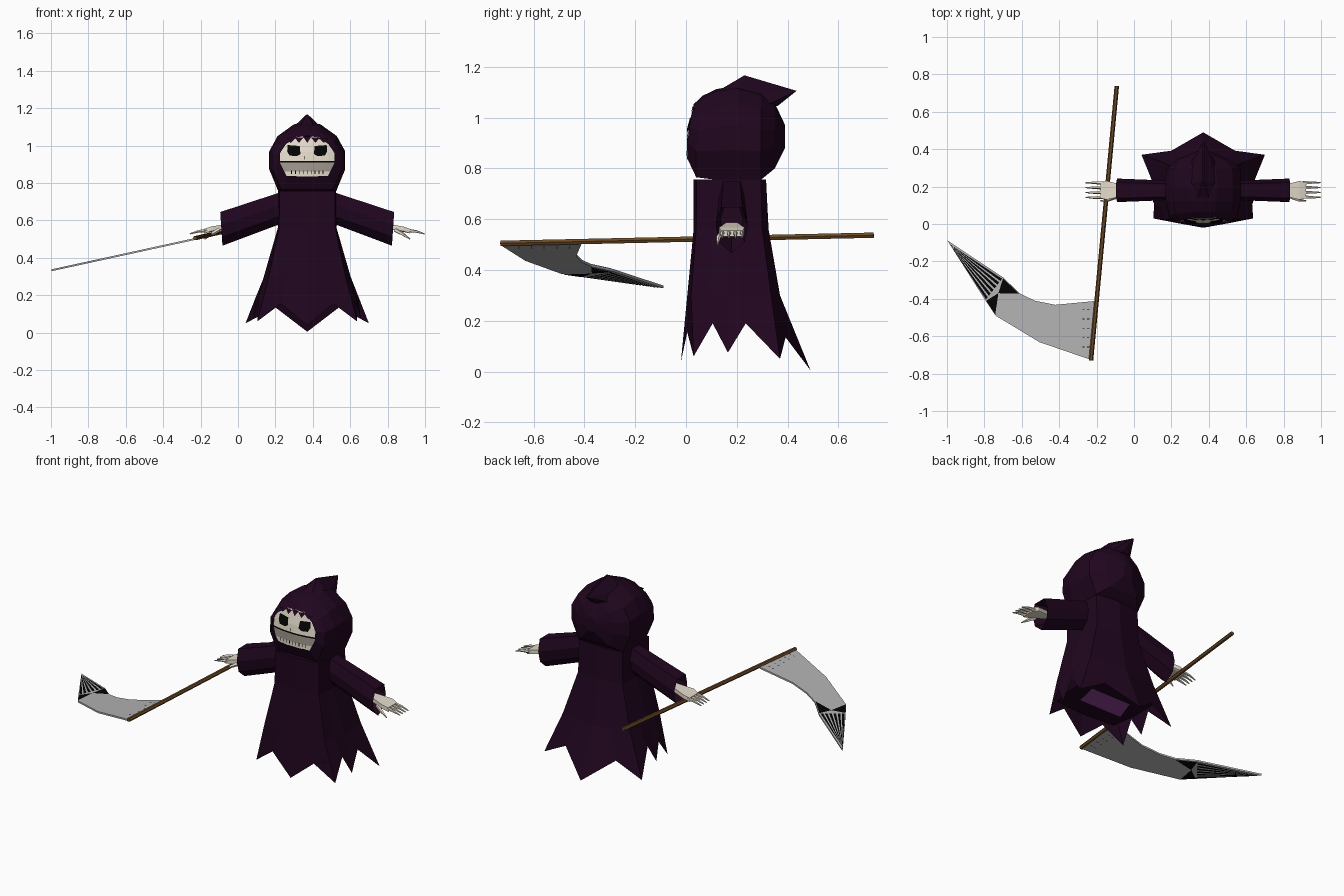
import bpy, bmesh, math
from mathutils import Vector

if "Cube" in bpy.data.objects:
    bpy.data.objects.remove(bpy.data.objects["Cube"])

CX, CY = 0.37, 0.18          # centre of the robed figure


def material(name, rgb):
    m = bpy.data.materials.new(name)
    m.diffuse_color = (*rgb, 1)
    m.use_nodes = True
    m.node_tree.nodes["Principled BSDF"].inputs["Base Color"].default_value = m.diffuse_color
    return m


ROBE = material("dark purple cloth", (0.0145, 0.0018, 0.0135))
LINING = material("violet lining", (0.28, 0.055, 0.30))
BONE = material("bone", (0.78, 0.71, 0.60))
TEETH = material("tooth grey", (0.36, 0.33, 0.28))
BLACK = material("black", (0.001, 0.001, 0.001))
WOOD = material("brown wood", (0.15, 0.068, 0.019))
STEEL = material("blade grey", (0.45, 0.45, 0.45))


def build(name, verts, faces, mats, fix=True, rule=None):
    me = bpy.data.meshes.new(name)
    me.from_pydata([tuple(v) for v in verts], [], faces)
    for m in mats:
        me.materials.append(m)
    if fix:
        bm = bmesh.new()
        bm.from_mesh(me)
        bmesh.ops.recalc_face_normals(bm, faces=bm.faces)
        bm.to_mesh(me)
        bm.free()
    if rule:
        for p in me.polygons:
            p.material_index = rule(p.center)
    ob = bpy.data.objects.new(name, me)
    bpy.context.collection.objects.link(ob)
    return ob


def loft(name, rings, mat, start=True, end=True):
    n = len(rings[0])
    verts = [v for r in rings for v in r]
    faces = [(i * n + j, i * n + (j + 1) % n, (i + 1) * n + (j + 1) % n, (i + 1) * n + j)
             for i in range(len(rings) - 1) for j in range(n)]
    if start:
        faces.append(tuple(range(n)))
    if end:
        faces.append(tuple(range(len(verts) - n, len(verts))))
    return build(name, verts, faces, [mat])


def hull(name, pts, mat):
    bm = bmesh.new()
    for p in pts:
        bm.verts.new(p)
    bmesh.ops.convex_hull(bm, input=bm.verts)
    bmesh.ops.recalc_face_normals(bm, faces=bm.faces)
    me = bpy.data.meshes.new(name)
    bm.to_mesh(me)
    bm.free()
    me.materials.append(mat)
    ob = bpy.data.objects.new(name, me)
    bpy.context.collection.objects.link(ob)
    return ob


def tube(name, path, radii, mat, sides=6):
    path = [Vector(p) for p in path]
    q = (path[-1] - path[0]).to_track_quat('Z', 'Y')
    rings = [[p + q @ Vector((r * math.cos(a), r * math.sin(a), 0))
              for a in (k * math.tau / sides for k in range(sides))]
             for p, r in zip(path, radii)]
    return loft(name, rings, mat)


def both_sides(half):
    """Half outline, front to back, mirrored into a full ring about the figure's centre."""
    return ([(CX + x, y, z) for x, y, z in half]
            + [(CX - x, y, z) for x, y, z in half[-2:0:-1]])


def robe_ring(z, pts):
    half = []
    for a, b in zip(pts, pts[1:]):
        half += [(*a, z), ((a[0] + b[0]) / 2, (a[1] + b[1]) / 2, z)]
    return both_sides(half + [(*pts[-1], z)])


# Robe: lofted rings ending in a ragged hem of eight points
wide = [(0, .005), (.205, .02), (.232, .165), (.228, .335), (0, .37)]
hem = [(0, -.02, .04), (.14, .005, .155), (.267, .03, .06), (.262, .105, .19), (.285, .165, .075),
       (.275, .235, .19), (.33, .37, .05), (.17, .392, .135), (0, .49, .005)]
loft("robe", [robe_ring(.757, [(0, .03), (.148, .042), (.155, .17), (.148, .295), (0, .315)]),
              robe_ring(.56, [(0, .03), (.150, .04), (.157, .17), (.150, .30), (0, .325)]),
              robe_ring(.30, wide), both_sides(hem)], ROBE, end=False)

# Underside: dark closing face with a violet panel
cap = robe_ring(.17, wide)
build("robe_underside", cap, [tuple(range(len(cap)))[::-1]], [ROBE], fix=False)
build("lining_panel", [(CX + x, y, .166) for x, y in [(-.17, .12), (.12, .12), (.15, .26), (-.12, .26)]],
      [(0, 1, 2, 3)], [LINING], fix=False)

# Hood: rings stacked from the face opening to the back, the brow leaning back
PROFILE = [(0, 1), (.35, .97), (.78, .80), (1, .58), (1, .32), (.76, 0), (0, 0)]


def hood_ring(y, w, top, bottom, lean=0.0):
    return both_sides([(u * w, y + lean * max(0, t - .4), bottom + t * (top - bottom)) for u, t in PROFILE])


loft("hood", [hood_ring(.006, .145, 1.052, .837, .04), hood_ring(.040, .182, 1.085, .765, .04),
              hood_ring(.12, .200, 1.112, .755), hood_ring(.20, .203, 1.125, .755),
              hood_ring(.295, .198, 1.10, .755), hood_ring(.35, .125, 1.055, .80),
              hood_ring(.39, .03, .97, .88)], ROBE, start=False)
hull("hood_peak", [(CX + s * x, y, z) for s in (-1, 1) for x, y, z in
                   [(.03, .14, 1.113), (.004, .23, 1.166), (.004, .435, 1.105), (.085, .21, 1.09),
                    (.07, .32, 1.05), (.02, .36, 1.045)]], ROBE)


# Skull face: a curved plate, coloured in bands by height
def face_y(dx, z):
    return .003 + 1.0 * dx * dx + .25 * max(0, z - .94)


rows = [(.834, .11), (.862, .132), (.91, .148), (.919, .148), (.965, .146), (1.01, .118), (1.05, .055)]
N = 8
verts = [(CX + x, face_y(x, z), z) for z, w in rows for x in (w * (2 * i / N - 1) for i in range(N + 1))]
faces = [(r * (N + 1) + i, r * (N + 1) + i + 1, (r + 1) * (N + 1) + i + 1, (r + 1) * (N + 1) + i)
         for r in range(len(rows) - 1) for i in range(N)]
build("skull_face", verts, faces, [BONE, TEETH, BLACK], fix=False,
      rule=lambda c: 2 if .911 < c.z < .918 else 1 if .864 < c.z < .91 else 0)


def patch(name, pts, mat):
    return build(name, [(CX + x, face_y(x, z) - .004, z) for x, z in pts],
                 [tuple(range(len(pts)))], [mat], fix=False)


for s, side in ((-1, "left"), (1, "right")):
    eye = [(.036, .955), (.055, .944), (.095, .947), (.107, .97), (.104, 1.003), (.04, .998)]
    patch(side + "_eye", [(s * x, z) for x, z in eye][::s], BLACK)
patch("nose", [(-.015, .925), (-.011, .925), (-.011, .945), (-.015, .945)], BLACK)
for k in range(5):
    x = (k - 2) * .044
    top = 1.05 - abs(x) * .15
    patch("hood_fringe", [(x - .024, top), (x, 1.015), (x + .024, top)], ROBE)
for k in range(9):
    x = (k - 4) * .021
    patch("tooth_gap", [(x - .002, .848), (x + .002, .848), (x + .002, .868), (x - .002, .868)], BLACK)

# Sleeves and hands, one set per side
SECTION = [(.04, 1), (.06, .62), (.048, .25), (0, 0), (-.048, .25), (-.06, .62), (-.04, 1)]
for s, side in ((-1, "left"), (1, "right")):
    def at(dx, y, z):
        return (CX + s * dx, y, z)

    def section(dx, top, bottom, lean, k):
        return [at(dx + lean * (1 - t), CY + y * k, bottom + t * (top - bottom)) for y, t in SECTION]

    loft(side + "_sleeve", [section(.12, .765, .55, .02, .8), section(.16, .745, .575, .0, .85),
                            section(.465, .645, .465, -.012, 1.05),
                            section(.38, .65, .52, 0, .75)], ROBE)
    hull(side + "_palm", [at(dx, CY + y, z + dz) for dx, hw, z in
                          [(.40, .022, .575), (.47, .028, .56), (.515, .05, .555), (.55, .042, .543)]
                          for y in (-hw, hw) for dz in (-.012, .012)], BONE)
    for k in range(4):
        y = CY - .036 + k * .025
        tube(side + "_finger", [at(.535, y, .547), at(.585, y * 1.06 - .011, .541), at(.628, y * 1.04 - .007, .528)],
             [.010, .007, .003], BONE, 5)
    tube(side + "_thumb", [at(.47, .145, .55), at(.51, .128, .528), at(.55, .124, .50)],
         [.012, .009, .003], BONE, 5)

# Scythe pole
tube("pole", [(-.092, .738, .537), (-.230, -.730, .505)], [.012, .012], WOOD)


# Scythe blade: a flat tilted outline with thickness
def on_blade(x, y, lift=0):
    return (x, y, .503 + (x + .22) * .218 + lift)


edge = [(-.225, -.728), (-.505, -.632), (-.74, -.49), (-.80, -.40), (-.998, -.088),
        (-.70, -.285), (-.61, -.372), (-.53, -.41), (-.42, -.432), (-.21, -.412)]
n = len(edge)
T = .005
build("blade", [on_blade(x, y, T) for x, y in edge] + [on_blade(x, y, -T) for x, y in edge],
      [tuple(range(n)), tuple(range(n, 2 * n))]
      + [(i, (i + 1) % n, n + (i + 1) % n, n + i) for i in range(n)], [STEEL])

# Black marks on both blade faces: striped tip, two wedges and two rows of rivets
tip, inner, outer = Vector((-.985, -.108)), Vector((-.703, -.29)), Vector((-.795, -.408))
marks = []
for k in range(6):
    a, b = inner.lerp(outer, (k + .15) / 6), inner.lerp(outer, (k + .75) / 6)
    marks.append([tip, a, b])
marks.append([(-.70, -.29), (-.615, -.373), (-.725, -.37)])
marks.append([(-.79, -.41), (-.725, -.37), (-.742, -.485)])
for k in range(5):
    y = -.66 + k * .05
    for x in (-.245, -.27):
        marks.append([(x - .006, y), (x + .006, y), (x + .006, y + .004), (x - .006, y + .004)])
for lift, label in ((T + .002, "upper"), (-T - .002, "lower")):
    verts, faces = [], []
    for m in marks:
        ids = tuple(range(len(verts), len(verts) + len(m)))
        area = sum(m[i - 1][0] * m[i][1] - m[i][0] * m[i - 1][1] for i in range(len(m)))
        faces.append(ids if area * lift > 0 else ids[::-1])
        verts += [on_blade(x, y, lift) for x, y in m]
    build(label + "_blade_marks", verts, faces, [BLACK], fix=False)
